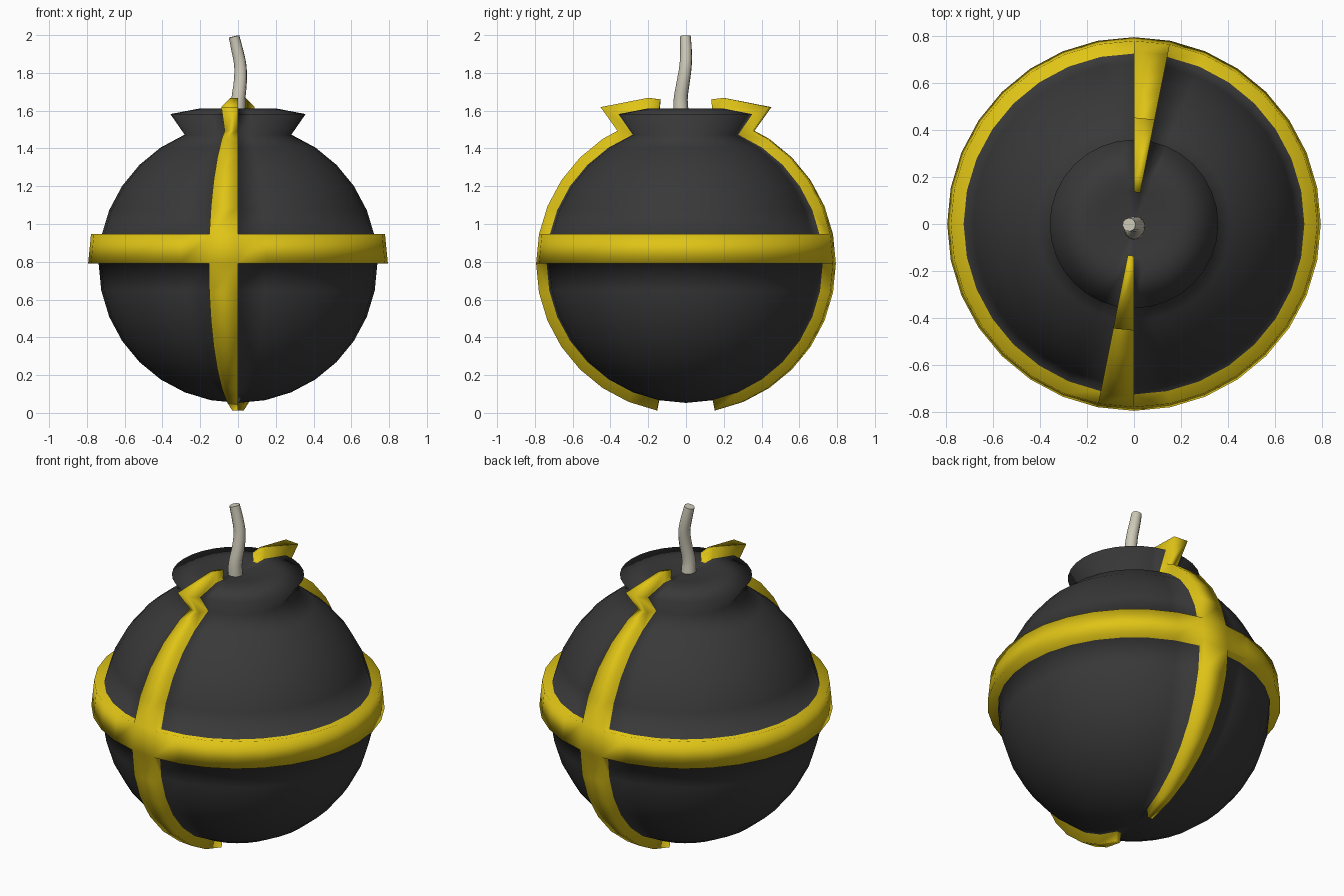
import bpy, bmesh, math
from mathutils import Vector

if "Cube" in bpy.data.objects:
    bpy.data.objects.remove(bpy.data.objects["Cube"])

SEG, R, CZ, THICK = 32, 0.738, 0.791, 0.055


def material(name, rgb):
    m = bpy.data.materials.new(name)
    m.diffuse_color = (*rgb, 1)
    m.use_nodes = True
    m.node_tree.nodes["Principled BSDF"].inputs["Base Color"].default_value = m.diffuse_color
    return m


black = material("charcoal", (0.04, 0.04, 0.04))
yellow = material("yellow", (0.74, 0.55, 0.008))
cream = material("cream", (0.62, 0.59, 0.48))

# Lathe profile: sphere rings from the bottom up, then the flared neck and shallow dip
profile = []
for i in range(1, 15):
    a = math.pi * i / 16
    profile.append((R * math.sin(a), CZ - R * math.cos(a)))
profile += [(0.358, 1.582), (0.2, 1.612), (0.142, 1.605)]

bm = bmesh.new()
rings = []
for r, z in profile:
    rings.append([bm.verts.new((r * math.cos(2 * math.pi * s / SEG),
                                r * math.sin(2 * math.pi * s / SEG), z)) for s in range(SEG)])
band = []
for k in range(len(rings) - 1):
    for s in range(SEG):
        t = (s + 1) % SEG
        f = bm.faces.new((rings[k][s], rings[k][t], rings[k + 1][t], rings[k + 1][s]))
        # Belt above the equator, plus one-segment straps at front and back
        if k == 7 or s in (SEG // 4 - 1, 3 * SEG // 4 - 1):
            band.append(f)
bottom = bm.verts.new((0, 0, CZ - R))
top = bm.verts.new((0, 0, 1.59))
for s in range(SEG):
    t = (s + 1) % SEG
    bm.faces.new((bottom, rings[0][t], rings[0][s]))
    bm.faces.new((top, rings[-1][s], rings[-1][t]))
bm.normal_update()

# Raise the belt and straps along the surface normals
offset = {}
for v in {v for f in band for v in f.verts}:
    offset[tuple(round(c, 4) for c in v.co)] = v.normal * v.calc_shell_factor() * THICK
before = set(bm.faces) - set(band)
out = bmesh.ops.extrude_face_region(bm, geom=band)
for v in [g for g in out["geom"] if isinstance(g, bmesh.types.BMVert)]:
    v.co += offset[tuple(round(c, 4) for c in v.co)]
old = [f for f in band if f.is_valid]
if old:
    bmesh.ops.delete(bm, geom=old, context='FACES')
for f in bm.faces:
    f.smooth = True
    f.material_index = 0 if f in before else 1
bmesh.ops.recalc_face_normals(bm, faces=bm.faces)
mesh = bpy.data.meshes.new("bomb_body")
bm.to_mesh(mesh)
bm.free()
body = bpy.data.objects.new("bomb_body", mesh)
bpy.context.collection.objects.link(body)
mesh.materials.append(black)
mesh.materials.append(yellow)

# Wavy tapering fuse
path = [(0, -0.025, 1.57, 1.35), (0.002, -0.028, 1.66, 1.2), (0.012, -0.015, 1.75, 1.12),
        (0.012, -0.002, 1.84, 1.05), (-0.004, 0, 1.92, 1.0), (-0.021, -0.003, 1.993, 0.92)]
curve = bpy.data.curves.new("fuse", 'CURVE')
curve.dimensions = '3D'
curve.bevel_depth = 0.031
curve.bevel_resolution = 4
curve.use_fill_caps = True
curve.resolution_u = 3
sp = curve.splines.new('BEZIER')
sp.bezier_points.add(len(path) - 1)
for p, (x, y, z, rad) in zip(sp.bezier_points, path):
    p.co = Vector((x, y, z))
    p.radius = rad
    p.handle_left_type = p.handle_right_type = 'AUTO'
curve.materials.append(cream)
fuse = bpy.data.objects.new("fuse", curve)
bpy.context.collection.objects.link(fuse)
bpy.context.view_layer.objects.active = fuse
fuse.select_set(True)
bpy.ops.object.convert(target='MESH')
bpy.ops.object.shade_smooth_by_angle(angle=math.radians(40))
